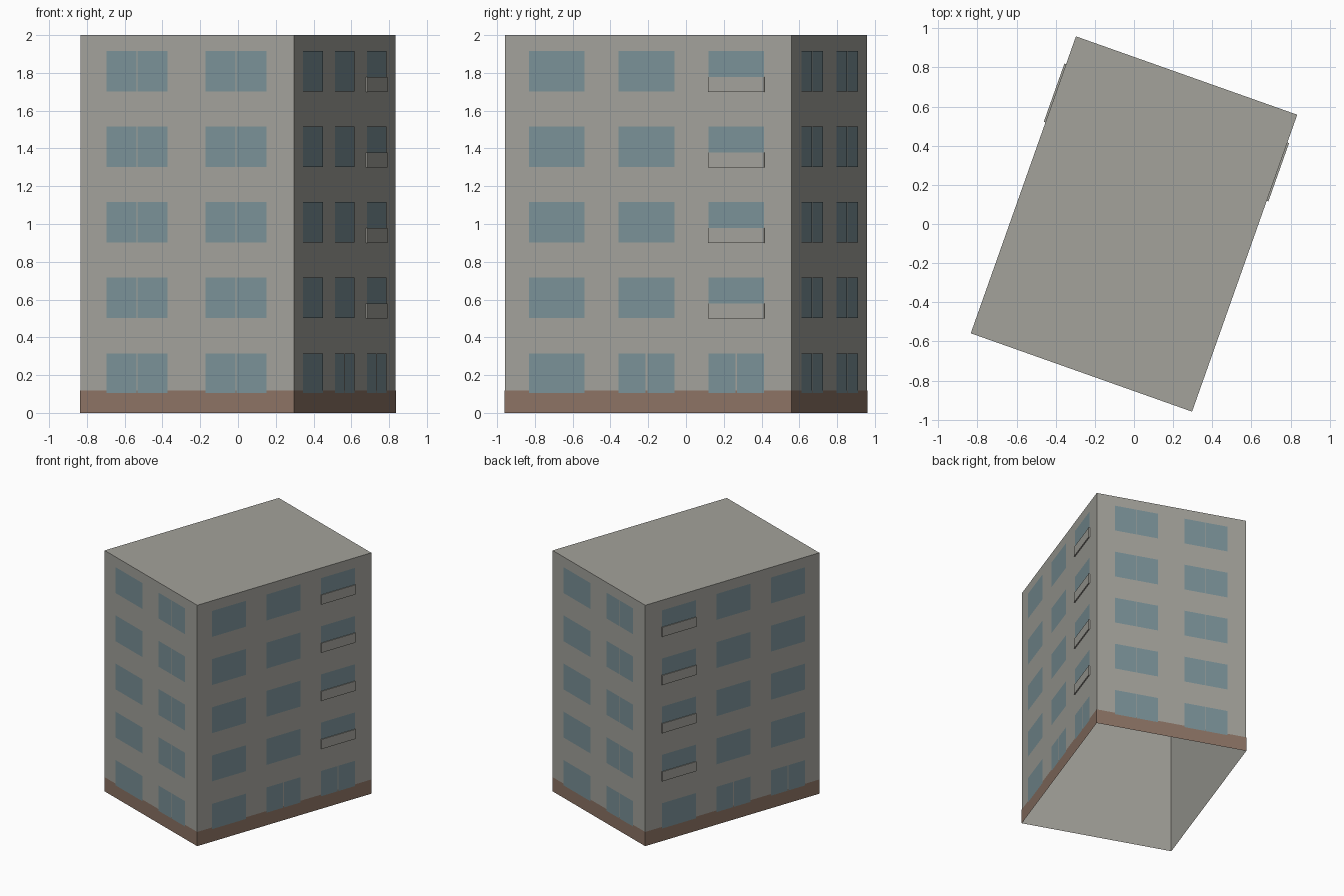
import bpy, math
from mathutils import Matrix, Vector

if "Cube" in bpy.data.objects:
    bpy.data.objects.remove(bpy.data.objects["Cube"], do_unlink=True)

W, D, H = 1.2, 1.61, 2.0
TURN = Matrix.Rotation(math.radians(-19.5), 4, 'Z')


def srgb(*rgb):
    return [((c / 255 + 0.055) / 1.055) ** 2.4 for c in rgb] + [1]


def material(name, colour):
    m = bpy.data.materials.new(name)
    m.use_nodes = True
    m.diffuse_color = colour
    m.node_tree.nodes["Principled BSDF"].inputs["Base Color"].default_value = colour
    return m


wall = material("wall grey", srgb(163, 162, 155))
glass = material("window blue", srgb(122, 145, 151))
brick = material("base brown", srgb(140, 115, 100))


def add_object(name, verts, faces, mat):
    mesh = bpy.data.meshes.new(name)
    mesh.from_pydata([TURN @ Vector(v) for v in verts], [], faces)
    mesh.materials.append(mat)
    obj = bpy.data.objects.new(name, mesh)
    bpy.context.collection.objects.link(obj)
    return obj


def shell(name, out, height, mat, roof):
    """Four walls around the plan, open below."""
    x, y = W / 2 + out, D / 2 + out
    plan = [(-x, -y), (x, -y), (x, y), (-x, y)]
    verts = [(a, b, z) for z in (0, height) for a, b in plan]
    faces = [(i, (i + 1) % 4, (i + 1) % 4 + 4, i + 4) for i in range(4)]
    return add_object(name, verts, faces + ([(4, 5, 6, 7)] if roof else []), mat)


def on_side(side, u, out, z):
    """Point on wall 0 front, 1 right, 2 back, 3 left; u runs rightwards."""
    depth = (W if side % 2 else D) / 2 + out
    return Matrix.Rotation(side * math.pi / 2, 4, 'Z') @ Vector((u, -depth, z))


def panels(name, side, rects, out, mat):
    verts, faces = [], []
    for u0, u1, z0, z1 in rects:
        n = len(verts)
        verts += [on_side(side, u, out, z)
                  for u, z in ((u0, z0), (u1, z0), (u1, z1), (u0, z1))]
        faces.append((n, n + 1, n + 2, n + 3))
    return add_object(name, verts, faces, mat)


def window(centre, width, z0, z1, gap):
    """One pane, or two panes with a narrow gap."""
    a, b = centre - width / 2, centre + width / 2
    if not gap:
        return [(a, b, z0, z1)]
    return [(a, centre - gap / 2, z0, z1), (centre + gap / 2, b, z0, z1)]


# Building body and base band
shell("building_body", 0, H, wall, True)
shell("base_band", 0.0015, 0.118, brick, False)

floors = [(0.105, 0.315)] + [(0.105 + 0.4 * i, 0.317 + 0.4 * i) for i in range(1, 5)]
floors = [floors[0]] + [(a - 0.003, b) for a, b in floors[1:]]

# Narrow walls: two columns of double windows
for side, label in ((0, "front"), (2, "back")):
    rects = [r for z0, z1 in floors for c in (-0.281, 0.275)
             for r in window(c, 0.345, z0, z1, 0.005)]
    panels(label + "_windows", side, rects, 0.003, glass)

# Wide walls: three columns; the balconies stand towards the back
for side, label, balcony, doors in ((1, "right", 2, (1, 2)), (3, "left", 0, (1, 2))):
    columns = (-0.512, -0.008, 0.496) if side == 1 else (-0.496, 0.008, 0.512)
    rects = []
    for level, (z0, z1) in enumerate(floors):
        for i, c in enumerate(columns):
            gap = 0.01 if level == 0 and i in doors else 0
            rects += window(c, 0.313, z0, z1, gap)
    panels(label + "_windows", side, rects, 0.003, glass)

    # Thin balcony fronts over the lower part of the upper windows
    for level, (z0, z1) in enumerate(floors[1:], 1):
        c = columns[balcony]
        verts = [on_side(side, c + s * 0.158, out, z)
                 for out in (0, 0.009) for s, z in
                 ((-1, z0 - 0.003), (1, z0 - 0.003), (1, z0 + 0.077), (-1, z0 + 0.077))]
        faces = [(4, 5, 6, 7)] + [(i, (i + 1) % 4, (i + 1) % 4 + 4, i + 4) for i in range(4)]
        add_object(f"{label}_balcony_{level}", verts, faces, wall)
